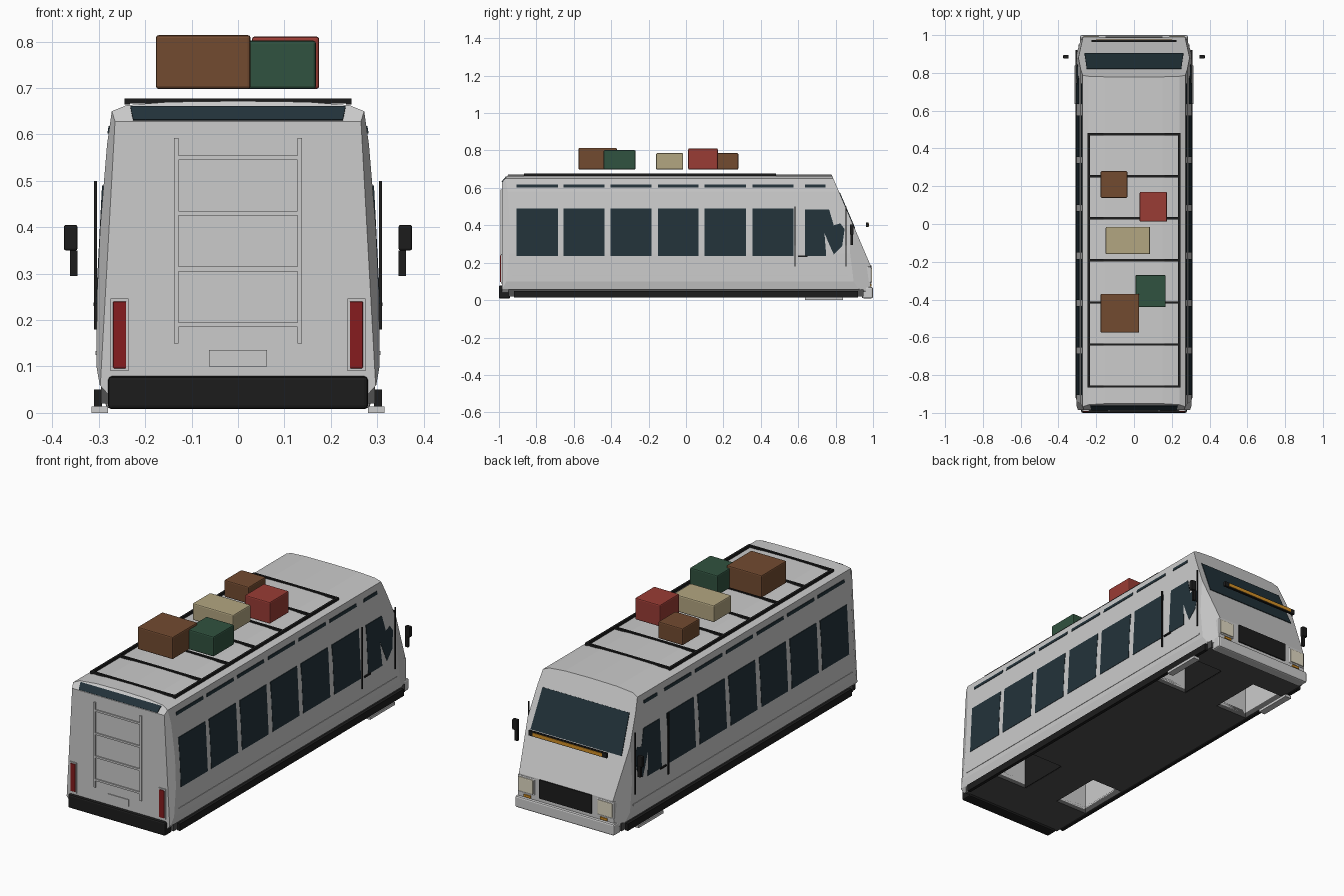
import bpy, bmesh
from mathutils import Vector

if "Cube" in bpy.data.objects:
    bpy.data.objects.remove(bpy.data.objects["Cube"])


def mat(name, r, g, b):
    m = bpy.data.materials.new(name)
    m.diffuse_color = (r, g, b, 1)
    m.use_nodes = True
    m.node_tree.nodes["Principled BSDF"].inputs["Base Color"].default_value = m.diffuse_color
    return m


BLACK = mat("black", .012, .012, .012)
GLASS = mat("glass", .016, .032, .042)
FLOOR = mat("floor", .08, .08, .08)
RED = mat("tail_red", .24, .012, .013)
ORANGE = mat("orange", .65, .28, .02)
CREAM = mat("lamp", .75, .7, .55)
BROWN = mat("brown", .17, .07, .03)
CRIMSON = mat("crimson", .32, .045, .035)
GREEN = mat("green", .03, .085, .05)
TAN = mat("tan", .45, .38, .22)


def finish(name, bm, m=None, bevel=0):
    bmesh.ops.recalc_face_normals(bm, faces=bm.faces)
    me = bpy.data.meshes.new(name)
    bm.to_mesh(me)
    bm.free()
    ob = bpy.data.objects.new(name, me)
    bpy.context.collection.objects.link(ob)
    if m:
        me.materials.append(m)
    if bevel:
        b = ob.modifiers.new("bevel", 'BEVEL')
        b.width, b.segments = bevel, 2
    return ob


def box(name, x0, x1, y0, y1, z0, z1, m=None, bevel=0):
    bm = bmesh.new()
    bmesh.ops.create_cube(bm, size=1)
    for v in bm.verts:
        v.co = Vector(((x0 + x1) / 2 + v.co.x * (x1 - x0),
                       (y0 + y1) / 2 + v.co.y * (y1 - y0),
                       (z0 + z1) / 2 + v.co.z * (z1 - z0)))
    return finish(name, bm, m, bevel)


def pair(name, x0, x1, *rest, **kw):
    box("right_" + name, x0, x1, *rest, **kw)
    box("left_" + name, -x1, -x0, *rest, **kw)


def plate(name, pts, thick, m):
    """Flat outline given thickness along a vector."""
    bm = bmesh.new()
    f = bm.faces.new([bm.verts.new(p) for p in pts])
    r = bmesh.ops.extrude_face_region(bm, geom=[f], use_keep_orig=True)
    bmesh.ops.translate(bm, vec=thick, verts=[g for g in r["geom"] if isinstance(g, bmesh.types.BMVert)])
    return finish(name, bm, m)


# Body shell: cross-section extruded along y, then sliced to shape
half = [(0, .672), (.15, .67), (.24, .663), (.272, .65), (.282, .58), (.297, .4),
        (.304, .25), (.305, .1), (.298, .06), (.28, .04)]
section = half + [(-x, z) for x, z in reversed(half[1:])]
bm = bmesh.new()
face = bm.faces.new([bm.verts.new((x, -1.2, z)) for x, z in section])
r = bmesh.ops.extrude_face_region(bm, geom=[face], use_keep_orig=True)
bmesh.ops.translate(bm, vec=(0, 2.4, 0), verts=[g for g in r["geom"] if isinstance(g, bmesh.types.BMVert)])
cuts = [((0, -.985, 0), (0, -1, 0)), ((0, .987, 0), (0, 1, 0)),
        ((0, -.955, .665), (0, -.037, .03)), ((0, .78, .668), (0, .478, .205))]
for s in (1, -1):
    cuts += [((s * .286, -.985, .25), (s * .045, -.02, .0025)),
             ((s * .27, .987, .2), (s * .105, .035, .005))]
for co, no in cuts:
    bmesh.ops.bisect_plane(bm, geom=bm.verts[:] + bm.edges[:] + bm.faces[:],
                           plane_co=co, plane_no=no, clear_outer=True)
    bmesh.ops.holes_fill(bm, edges=[e for e in bm.edges if e.is_boundary], sides=0)
body = finish("body_shell", bm)

# Underfloor with four wheel wells cut upward through it
floor = box("underfloor", -.295, .295, -.95, .95, .02, .06, FLOOR)
for i, (y0, y1) in enumerate([(-.72, -.44), (.52, .8)]):
    for s in (1, -1):
        xs = sorted((s * .1, s * .288))
        cut = box("wheel_well_cutter", *xs, y0, y1, -.1, .2)
        cut.hide_render = True
        cut.hide_viewport = True
        for ob in (body, floor):
            b = ob.modifiers.new("well", 'BOOLEAN')
            b.object, b.operation, b.solver = cut, 'DIFFERENCE', 'EXACT'
        xi = sorted((s * .1, s * .104))
        box("wheel_well_inner_wall", *xi, y0, y1, .021, .2, BLACK)
        box("wheel_well_roof", *xs, y0, y1, .195, .2, BLACK)

# Side glazing: large windows, high slit windows and the angled cab window
ends = [(-.905, -.685), (-.655, -.435), (-.403, -.185), (-.15, .068), (.1, .322), (.355, .575)]
for s in (1, -1):
    t = (-s * .008, 0, 0)

    def side_plate(name, pts):
        plate(name, [(s * (.3062 - (z - .235) * .0517), y, z) for y, z in pts], t, GLASS)

    for y0, y1 in ends:
        side_plate("side_window", [(y0, .235), (y1, .235), (y1, .49), (y0, .49)])
    side_plate("cab_window", [(.635, .235), (.75, .235), (.74, .36), (.765, .30), (.79, .245),
                              (.835, .29), (.848, .38), (.825, .41), (.79, .40),
                              (.765, .485), (.635, .485)])
    for y0, y1 in ends + [(.635, .745)]:
        plate("slit_window", [(s * .2815, y0, .602), (s * .2815, y1, .602),
                              (s * .279, y1, .618), (s * .279, y0, .618)], t, GLASS)

# Windscreen on the sloping nose, rear window on the rear roof slope
wz = lambda y: .668 - (y - .78) * .478 / .205
plate("windscreen", [(-.25, .82, wz(.82)), (.25, .82, wz(.82)), (.262, .902, wz(.902)), (-.262, .902, wz(.902))],
      (0, .003, .0013), GLASS)
plate("rear_window", [(-.226, -.984, .630), (.226, -.984, .630), (.232, -.960, .659), (-.232, -.960, .659)],
      (0, -.003, .0024), GLASS)

# Skirts, trim, steps, door grab poles, handles and mirrors
pair("skirt", .293, .31, -.92, .92, .014, .05, BLACK)
pair("side_trim", .30, .307, -.93, .87, .125, .133)
pair("step", .28, .316, .635, .84, 0, .014)
pair("rear_grab_pole", .304, .31, .58, .586, .18, .5, BLACK)
pair("front_grab_pole", .304, .31, .852, .858, .18, .5, BLACK)
pair("door_handle", .30, .311, .60, .65, .23, .238, BLACK)
pair("mirror", .346, .375, .876, .896, .35, .405, BLACK, bevel=.004)
pair("mirror_stem", .346, .362, .88, .892, .295, .35, BLACK)

# Rear: bumper, ladder, plate, tail lights
box("rear_bumper", -.28, .28, -1, -.94, .008, .079, BLACK, .008)
pair("ladder_rail", .128, .138, -.992, -.98, .15, .592)
for z in (.19, .31, .43, .55):
    box("ladder_rung", -.128, .128, -.991, -.98, z - .005, z + .005)
box("rear_plate", -.062, .062, -.989, -.98, .1, .136)
pair("tail_light_frame", .236, .275, -.99, -.97, .09, .247)
pair("tail_light", .241, .269, -.994, -.97, .096, .24, RED, bevel=.002)

# Nose: bumper, grille, headlights, indicators, plate, marker light bar
box("front_bumper", -.285, .285, .94, 1, .01, .07, None, .008)
box("front_plate", -.06, .06, .99, 1, .025, .055)
box("grille", -.15, .15, .97, .993, .088, .185, BLACK)
pair("headlight_frame", .178, .278, .95, .990, .09, .18, None, bevel=.006)
pair("headlight", .186, .270, .96, .995, .098, .172, CREAM, bevel=.004)
pair("indicator", .2, .24, .975, .993, .074, .086, ORANGE)
box("marker_bar", -.225, .225, .963, .975, .39, .415, BLACK)
box("marker_lens", -.2, .2, .974, .978, .394, .411, ORANGE)

# Roof rack
pair("rack_rail", .233, .245, -.866, .481, .664, .677, BLACK)
for i in range(7):
    y = -.86 + i * .2225
    box("rack_crossbar", -.24, .24, y - .006, y + .006, .667, .677, BLACK)

# Luggage
box("large_brown_case", -.177, .027, -.575, -.37, .698, .814, BROWN, .006)
box("green_case", .008, .168, -.44, -.27, .698, .802, GREEN, .006)
box("tan_case", -.15, .085, -.16, -.015, .698, .786, TAN, .006)
box("red_case", .03, .175, .012, .17, .698, .811, CRIMSON, .006)
box("small_brown_case", -.177, -.035, .138, .28, .698, .786, BROWN, .006)
